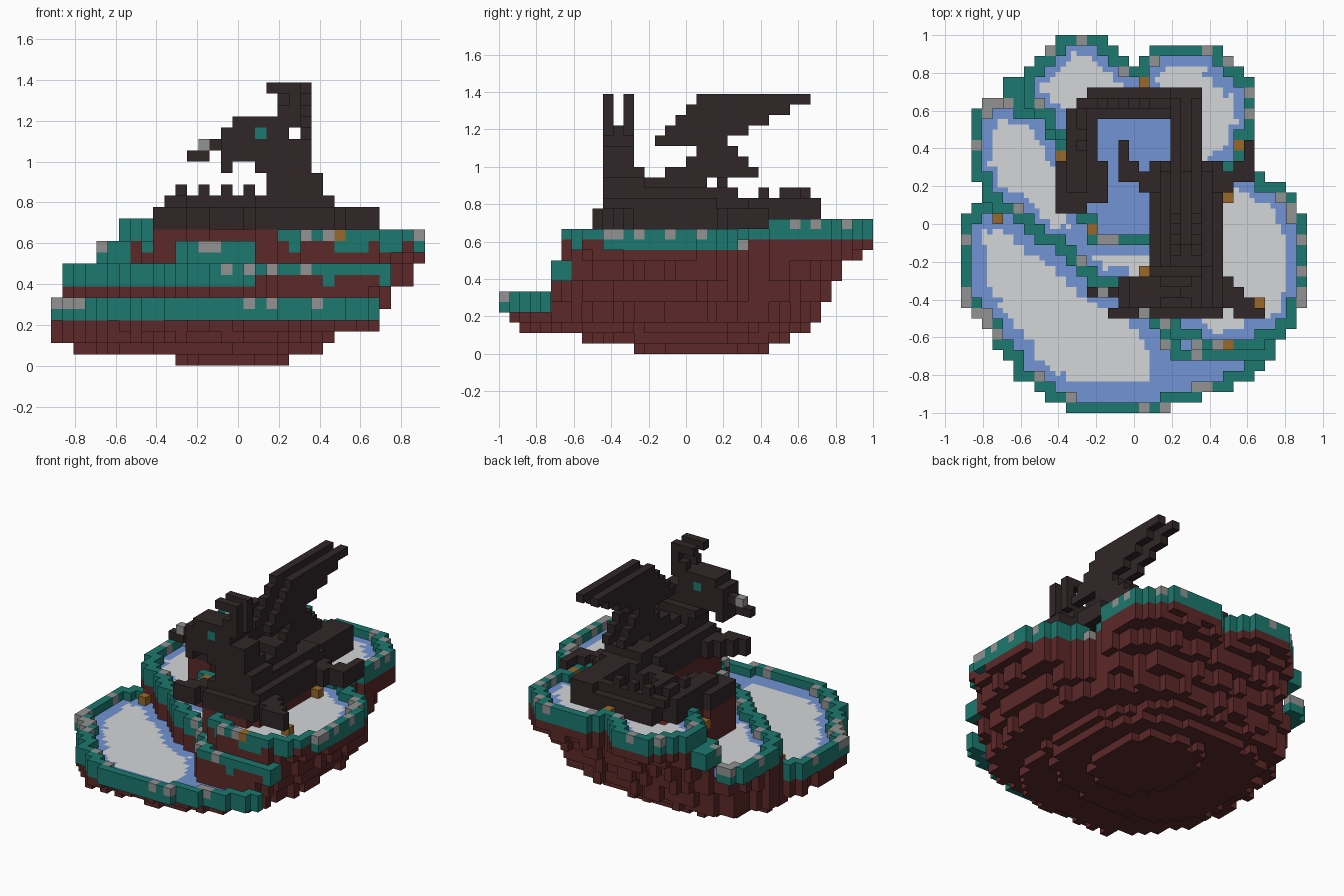
import bpy
import math
import random

random.seed(4)
if "Cube" in bpy.data.objects:
    bpy.data.objects.remove(bpy.data.objects["Cube"], do_unlink=True)

U = 1 / 18            # block size
NX, NY = 33, 36       # blocks across and deep


def linear(c):
    c /= 255
    return c / 12.92 if c < 0.04 else ((c + 0.055) / 1.055) ** 2.4


COLOURS = {
    "rock": (92, 40, 40), "moss": (28, 120, 110), "stone": (146, 146, 146),
    "amber": (152, 105, 42), "scales": (48, 38, 39),
    "water": (113, 147, 211), "foam": (211, 214, 215),
}
MATS = {}
for name, rgb in COLOURS.items():
    mat = bpy.data.materials.new(name)
    mat.use_nodes = True
    col = [linear(c) for c in rgb] + [1]
    mat.diffuse_color = col
    mat.node_tree.nodes["Principled BSDF"].inputs["Base Color"].default_value = col
    MATS[name] = mat
SLOTS = list(MATS)

cells = {}            # (i, j, k) -> (part, colour)


def box(part, colour, i, j, k):
    """Fill inclusive block ranges; a single number is a range of one."""
    i, j, k = [(r, r) if isinstance(r, int) else r for r in (i, j, k)]
    for a in range(i[0], i[1] + 1):
        for b in range(j[0], j[1] + 1):
            for c in range(k[0], k[1] + 1):
                cells[a, b, c] = (part, colour)


def centre(i, j):
    return (i + 0.5 - NX / 2) * U, (j + 0.5 - NY / 2) * U


def oval(cx, cy, rx, ry, power=2):
    return lambda x, y: abs((x - cx) / rx) ** power + abs((y - cy) / ry) ** power < 1


def polygon(*poly):
    def test(x, y):
        hit = False
        for (ax, ay), (bx, by) in zip(poly, poly[1:] + poly[:1]):
            if (ay > y) != (by > y) and x < (bx - ax) * (y - ay) / (by - ay) + ax:
                hit = not hit
        return hit
    return test


# Dragon trunk and curled tail
D = "scales"
box("dragon_body", D, (18, 24), (10, 20), (12, 14))
box("dragon_body", D, (18, 23), 9, (12, 13))
box("dragon_body", D, (19, 23), (10, 22), 15)
box("dragon_body", D, (20, 22), (11, 19), 16)
box("dragon_body", D, 21, 21, 16)
box("dragon_tail", D, (19, 23), (21, 23), (12, 14))
box("dragon_tail", D, (20, 22), (22, 30), (12, 14))
box("dragon_tail", D, (12, 21), (28, 30), (12, 13))
box("dragon_tail", D, (11, 21), 29, 14)
box("dragon_tail", D, (10, 12), (23, 28), (12, 13))
box("dragon_tail", D, (9, 13), (20, 23), (12, 13))
box("dragon_tail", D, (9, 11), 19, (12, 13))
box("dragon_tail", D, (10, 11), (21, 28), 14)
for i in (13, 15, 17):
    box("tail_spikes", D, i, 29, 15)
for j in (25, 27, 28):
    box("tail_spikes", D, 11, j, 15)
trunk = {(i, j) for i, j, k in cells}

# Legs, mirrored about the spine
for s in (-1, 1):
    for di, j in ((3, (9, 13)), (4, (10, 12)), (5, (9, 11)), (6, (9, 10)), (7, 9)):
        box("front_legs", D, 21 + s * di, j, (12, 13))
    for di, j in ((3, (20, 23)), (4, (21, 22)), (5, (22, 23)), (6, (22, 25))):
        box("hind_legs", D, 21 + s * di, j, (12, 13))

# Swept wings, one plate each side of the spine
WING = ((16, 24), (18, 23), (19, 22), (15, 21), (16, 23), (17, 25), (18, 27), (19, 29))
for i in (20, 22):
    for n, span in enumerate(WING):
        box("wings", D, i, span, 17 + n)
box("wings", D, 21, (16, 22), 17)

# Neck, head, beak, horns and eyes
box("neck", D, (19, 23), (10, 13), (15, 16))
box("neck", D, (18, 22), (10, 13), 17)
box("neck", D, (19, 22), (10, 12), (18, 19))
box("head", D, (15, 20), (10, 12), (18, 20))
box("head", D, (16, 20), (10, 12), 21)
box("head", D, 14, 11, 19)
box("jaw", D, 15, (10, 12), 17)
box("beak", D, (12, 13), 11, 18)
box("beak", "stone", 13, 11, 19)
for j in (10, 12):
    box("horns", D, (20, 21), j, (21, 22))
    box("horns", D, 21, j, 23)
    box("horns", D, (19, 21), j, 24)
    box("eyes", "moss", 18, j, 20)

# Terraced pools: name, rim height, outline (first match wins)
POOLS = [
    ("inner_pool", 11, polygon((-.36, .12), (-.22, .58), (.25, .58), (.25, -.12), (-.2, -.12))),
    ("back_pool_a", 13, oval(-.28, .72, .29, .29)),
    ("back_pool_b", 13, oval(.28, .6, .35, .36, 2.4)),
    ("right_pool", 12, oval(.51, -.2, .41, .47, 2.6)),
    ("cascade", 11, oval(-.58, .68, .13, .12)),
    ("middle_pool", 9, polygon((-.86, .24), (-.86, .58), (-.78, .68), (-.48, .72), (-.4, .1),
                               (-.2, -.1), (.1, -.12), (.1, -.34), (-.08, -.42), (-.8, .14))),
    ("front_ledge", 9, polygon((0, -.38), (.2, -.72), (.75, -.72), (.75, -.5), (.2, -.3))),
    ("lower_pool", 6, polygon((-.92, 0), (-.92, -.38), (-.6, -.83), (-.3, -1), (.13, -1),
                              (.62, -.84), (.75, -.72), (.75, -.4), (0, -.3), (-.84, .12))),
    ("bank", 11, polygon((-.46, .68), (.45, .65), (.62, .3), (.5, -.4), (.05, -.45), (-.42, .1))),
]
owner, level = {}, {}
for i in range(NX):
    for j in range(NY):
        if (i, j) in trunk:
            owner[i, j], level[i, j] = "core", 12
            continue
        for name, top, contains in POOLS:
            if contains(*centre(i, j)):
                owner[i, j], level[i, j] = name, top
                break
SOLID = ("core", "bank")

# Underside: growing rounded layers (layer, left, right, front, back)
LAYERS = [(0, -.3, .25, -.28, .44), (1, -.8, .42, -.56, .58), (2, -.92, .47, -.89, .66),
          (3, -.92, .69, -.94, .72), (5, -.95, .76, -1, .78), (7, -.95, .85, -1, .85),
          (9, -.95, .92, -1, .94)]


def bottom(x, y):
    wobble = random.uniform(.93, 1.03)
    for k, x0, x1, y0, y1 in LAYERS:
        layer = oval((x0 + x1) / 2, (y0 + y1) / 2, (x1 - x0) / 2, (y1 - y0) / 2, 2.6)
        if x0 < x < x1 and y0 < y < y1 and layer(x / wobble, y / wobble):
            return k
    return 10


def is_rim(i, j):
    return owner[i, j] == "cascade" or any(
        owner.get((i + a, j + b)) not in SOLID
        and level.get((i + a, j + b), 0) < level[i, j]
        for a in (-1, 0, 1) for b in (-1, 0, 1))


wet = {}
for (i, j), name in owner.items():
    x, y = centre(i, j)
    top = level[i, j]
    low = min(bottom(x, y), top - 2)
    pebble = "stone" if random.random() < 0.22 else "moss"
    if name in SOLID:
        box("island_rock", "rock", i, j, (low, top - 1))
        if name == "bank":
            box("pool_rims", pebble, i, j, top - 1)
        continue
    if low < top - 2:
        box("island_rock", "rock", i, j, (low, top - 3))
    if is_rim(i, j):
        # patchy moss on the front cliff
        bare = y < -.35 and top > 6 and random.random() < 0.4
        box("pool_rims", "rock" if bare else "moss", i, j, top - 2)
        box("pool_rims", pebble, i, j, top - 1)
    else:
        box("pool_water", "water", i, j, top - 2)
        wet[i, j] = name

# Amber lantern blocks beside the pools
for i, j in ((12, 28), (9, 24), (12, 24), (18, 23), (26, 25), (25, 20), (18, 20), (17, 31),
             (3, 18), (12, 17), (17, 13), (28, 10), (25, 6)):
    box("lanterns", "amber", i, j, level[i, j] - 1)


def water_colour(x, y, name):
    """Pale foam in the middle of a pool, blue along its banks."""
    if name in ("inner_pool", "front_ledge"):
        return "water"
    if name == "lower_pool" and (x > .08 or y < -.82):
        return "water"
    r = .07 if name == "lower_pool" else .05
    r += .02 * math.sin(17 * x + 5 * y) * math.cos(13 * y)
    for n in range(8):
        a = n * math.pi / 4
        c = (math.floor((x + r * math.cos(a)) / U + NX / 2),
             math.floor((y + r * math.sin(a)) / U + NY / 2))
        if wet.get(c) != name and owner.get(c) != "core":
            return "water"
    return "foam"


# Mesh each part from its exposed block faces
parts = {}
for c, (part, colour) in cells.items():
    parts.setdefault(part, []).append((c, colour))
for part, blocks in parts.items():
    verts, faces, mats = {}, [], []
    for c, colour in blocks:
        for axis in range(3):
            for side in (0, 1):
                near = list(c)
                near[axis] += 2 * side - 1
                if tuple(near) in cells:
                    continue
                # water tops are split finer, so the foam edge is smoother
                split = part == "pool_water" and axis == 2 and side == 1
                step = 0.5 if split else 1
                starts = (0, 0.5) if split else (0,)
                for du, dv in [(u, v) for u in starts for v in starts]:
                    ring = []
                    for a, b in ((0, 0), (step, 0), (step, step), (0, step)):
                        p = list(c)
                        p[axis] += side
                        p[(axis + 1) % 3] += du + a
                        p[(axis + 2) % 3] += dv + b
                        ring.append(verts.setdefault(tuple(p), len(verts)))
                    faces.append(ring if side else ring[::-1])
                    if split:
                        x, y = centre(c[0] + du - 0.25, c[1] + dv - 0.25)
                        colour = water_colour(x, y, wet[c[:2]])
                    mats.append(SLOTS.index(colour))
    mesh = bpy.data.meshes.new(part)
    mesh.from_pydata([((x - NX / 2) * U, (y - NY / 2) * U, z * U) for x, y, z in verts], [], faces)
    for mat in MATS.values():
        mesh.materials.append(mat)
    mesh.polygons.foreach_set("material_index", mats)
    mesh.update()
    bpy.context.collection.objects.link(bpy.data.objects.new(part, mesh))
